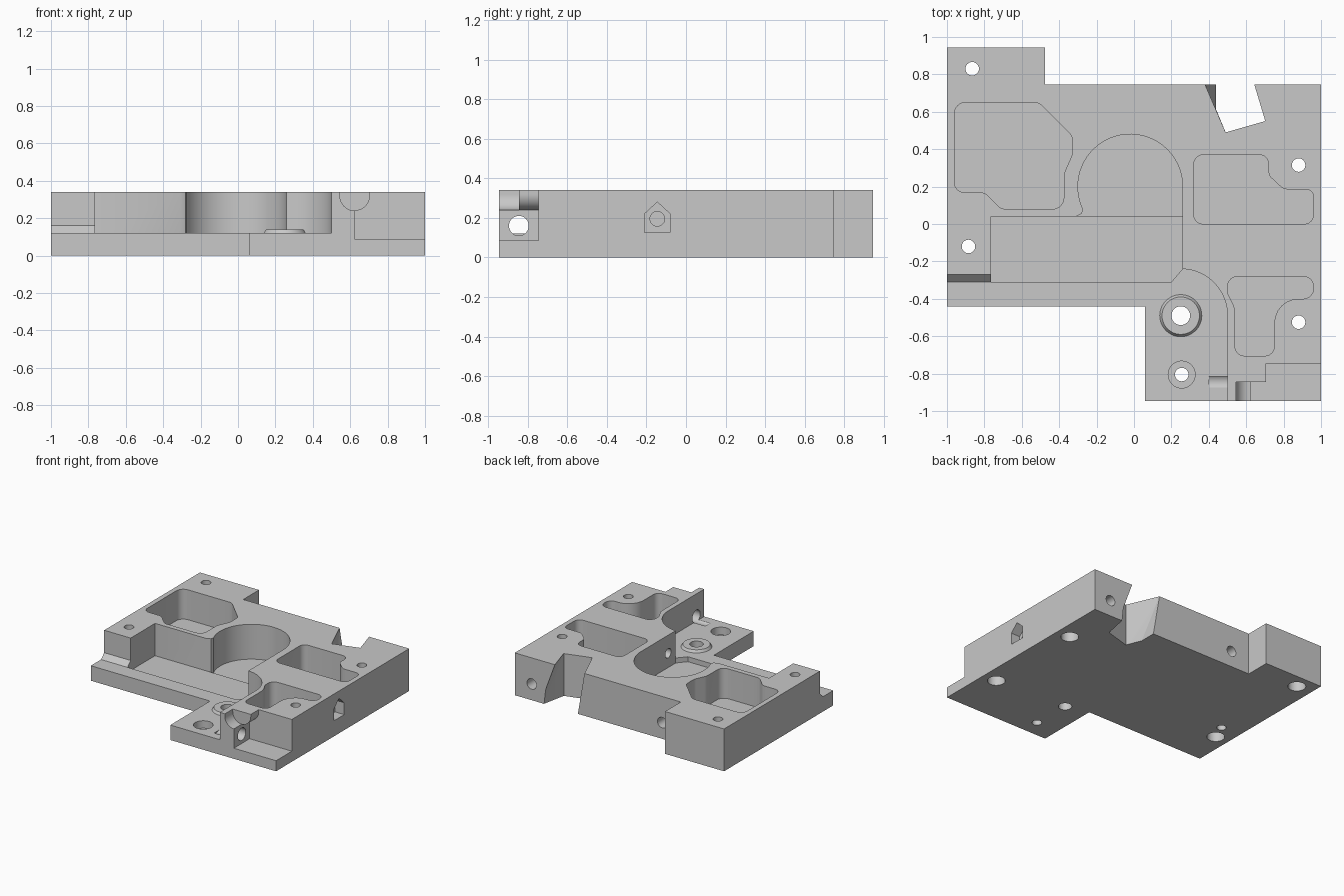
import bpy, bmesh, math
from mathutils import Vector

if "Cube" in bpy.data.objects:
    bpy.data.objects.remove(bpy.data.objects["Cube"])

grey = bpy.data.materials.new("machined grey")
grey.use_nodes = True
grey.diffuse_color = (0.58, 0.58, 0.58, 1)
grey.node_tree.nodes["Principled BSDF"].inputs["Base Color"].default_value = grey.diffuse_color
TOP, OVER = 0.34, 0.4


def make(name, bm):
    bmesh.ops.recalc_face_normals(bm, faces=bm.faces)
    mesh = bpy.data.meshes.new(name)
    bm.to_mesh(mesh)
    bm.free()
    mesh.materials.append(grey)
    obj = bpy.data.objects.new(name, mesh)
    bpy.context.collection.objects.link(obj)
    return obj


def prism(name, pts, lo, hi, axis="z"):
    """Extrude a 2D outline along an axis."""
    place = {"x": lambda a, b, c: (c, a, b), "y": lambda a, b, c: (a, c, b),
             "z": lambda a, b, c: (a, b, c)}[axis]
    bm = bmesh.new()
    low = [bm.verts.new(place(a, b, lo)) for a, b in pts]
    high = [bm.verts.new(place(a, b, hi)) for a, b in pts]
    bm.faces.new(low)
    bm.faces.new(high)
    n = len(pts)
    for i in range(n):
        j = (i + 1) % n
        bm.faces.new((low[i], low[j], high[j], high[i]))
    return make(name, bm)


def arc(cx, cy, r, start, end, n=16):
    angles = [math.radians(start + (end - start) * i / n) for i in range(n + 1)]
    return [(cx + r * math.cos(t), cy + r * math.sin(t)) for t in angles]


def rounded(corners, n=6):
    """Outline with each (x, y, radius) corner filleted."""
    out = []
    for i, (x, y, r) in enumerate(corners):
        p = Vector((x, y))
        a = Vector(corners[i - 1][:2]) - p
        b = Vector(corners[(i + 1) % len(corners)][:2]) - p
        half = a.angle(b) / 2
        d = r / math.tan(half)
        a, b = a.normalized(), b.normalized()
        centre = p + (a + b).normalized() * (r / math.sin(half))
        s, e = (p + a * d - centre).normalized(), (p + b * d - centre).normalized()
        out += [tuple(centre + s.slerp(e, k / n).normalized() * r) for k in range(n + 1)]
    return out


def rect(x0, y0, x1, y1):
    return [(x0, y0), (x1, y0), (x1, y1), (x0, y1)]


def bore(name, a, b, r, lo, hi, axis="z"):
    return prism(name, arc(a, b, r, 0, 360, 32)[:-1], lo, hi, axis)


# Plate blank
body = prism("mould_plate", [(-1, .945), (-.475, .945), (-.475, .745), (1, .745),
                             (1, -.945), (.06, -.945), (.06, -.44), (-1, -.44)], 0, TOP)
steps = []


def cut(obj):
    steps.append((obj, "DIFFERENCE"))


# Front floor, sloped shelf, channel and round recess
cut(prism("front_floor", [(-1.1, -.31), (-.765, -.31), (-.765, 0), (.26, 0), (.26, -.24)]
          + arc(.25, -.49, .25, 86, 0) + [(.5, -1.1), (-1.1, -1.1)], .12, OVER))
cut(prism("shelf_slope", [(-.33, .12), (-.31, .12), (-.27, .16), (-.27, OVER), (-.33, OVER)],
          -1.1, -.765, "x"))
cut(prism("channel", [(-.765, .04), (-.25, .04), (-.25, .08), (.26, .08), (.26, -.24),
                      (.2, -.31), (-.765, -.31)], .08, OVER))
cut(prism("round_recess", [(.26, .04)] + arc(-.02, .2, .28, 0, 202, 32)
          + [(-.272, .08), (-.28, .055), (-.31, .04)], .06, OVER))

# Lightening pockets
pockets = {
    "large_pocket": [(-.96, .65, .06), (-.51, .65, .06), (-.33, .47, .05), (-.33, .37, .08),
                     (-.375, .27, .1), (-.375, .08, .06), (-.71, .08, .06), (-.8, .17, .06),
                     (-.96, .17, .05)],
    "side_pocket": [(.32, .37, .05), (.72, .37, .05), (.72, .26, .04), (.8, .185, .06),
                    (.96, .185, .04), (.96, 0, .05), (.32, 0, .05)],
    "corner_pocket": [(.5, -.28, .055), (.96, -.28, .055), (.96, -.4, .055), (.75, -.4, .13),
                      (.75, -.705, .05), (.54, -.705, .05), (.54, -.45, .1), (.5, -.37, .05)],
}
for name, corners in pockets.items():
    cut(prism(name, rounded(corners), .1, OVER))

# Corner step with interlocking half-round groove and lug
cut(prism("corner_step", rect(.625, -1.1, 1.1, -.745), .085, OVER))
cut(prism("half_groove", [(.545, OVER)] + arc(.625, .32, .08, 180, 270)
          + [(.65, .24), (.65, OVER)], -1.1, -.845, "y"))
lug = prism("half_lug", [(.705, TOP)] + arc(.625, .32, .08, 0, -90)
            + [(.6, .24), (.6, TOP)], -.845, -.73, "y")
steps.append((lug, "UNION"))
cut(bore("lug_hole", -.845, .16, .05, .4, .7, "x"))

# Skewed notch through the back edge
bm = bmesh.new()
for z, pts in ((.345, [(.38, .745), (.49, .49), (.7, .55), (.61, .745), (.38, .85), (.61, .85)]),
               (-.005, [(.44, .745), (.44, .61), (.49, .49), (.7, .55), (.74, .745),
                        (.44, .85), (.74, .85)])):
    for x, y in pts:
        bm.verts.new((x, y, z))
bmesh.ops.convex_hull(bm, input=bm.verts)
bmesh.ops.delete(bm, geom=[v for v in bm.verts if not v.link_faces], context="VERTS")
cut(make("back_notch", bm))

# Raised ring around the gate hole
bm = bmesh.new()
bmesh.ops.create_cone(bm, cap_ends=True, segments=48, radius1=.125, radius2=.1, depth=.04)
bmesh.ops.translate(bm, verts=bm.verts, vec=(.25, -.49, .12))
steps.append((make("gate_ring", bm), "UNION"))
cut(bore("gate_hole", .25, -.49, .05, -.1, OVER))

# Counterbored screw holes
for x, y in ((-.865, .83), (-.885, -.12), (.88, .315), (.88, -.525)):
    cut(bore("screw_hole", x, y, .036, -.1, OVER))
    cut(bore("counterbore", x, y, .066, -.1, .08))
cut(bore("front_hole", .255, -.805, .036, -.1, OVER))
cut(bore("front_counterbore", .255, -.805, .072, .06, OVER))
cut(bore("blind_pin_hole", -.83, .01, .035, -.1, .08))

# Side bolt hole with nut seat, and back edge holes
cut(bore("bolt_hole", -.145, .195, .037, .2, 1.1, "x"))
cut(prism("nut_seat", [(-.21, .125), (-.08, .125), (-.08, .22), (-.145, .28), (-.21, .22)],
          .92, 1.1, "x"))
for x in (.85, -.31):
    cut(bore("edge_hole", x, .13, .042, .6, .9, "y"))

# Bake the cuts and remove the cutters
for obj, op in steps:
    mod = body.modifiers.new(obj.name, "BOOLEAN")
    mod.operation, mod.object, mod.solver = op, obj, "EXACT"
graph = bpy.context.evaluated_depsgraph_get()
mesh = bpy.data.meshes.new_from_object(body.evaluated_get(graph))
body.modifiers.clear()
body.data = mesh
for obj, op in steps:
    bpy.data.objects.remove(obj)

for other in bpy.context.selected_objects:
    other.select_set(False)
body.select_set(True)
bpy.context.view_layer.objects.active = body
bpy.ops.object.shade_smooth_by_angle(angle=math.radians(30))
